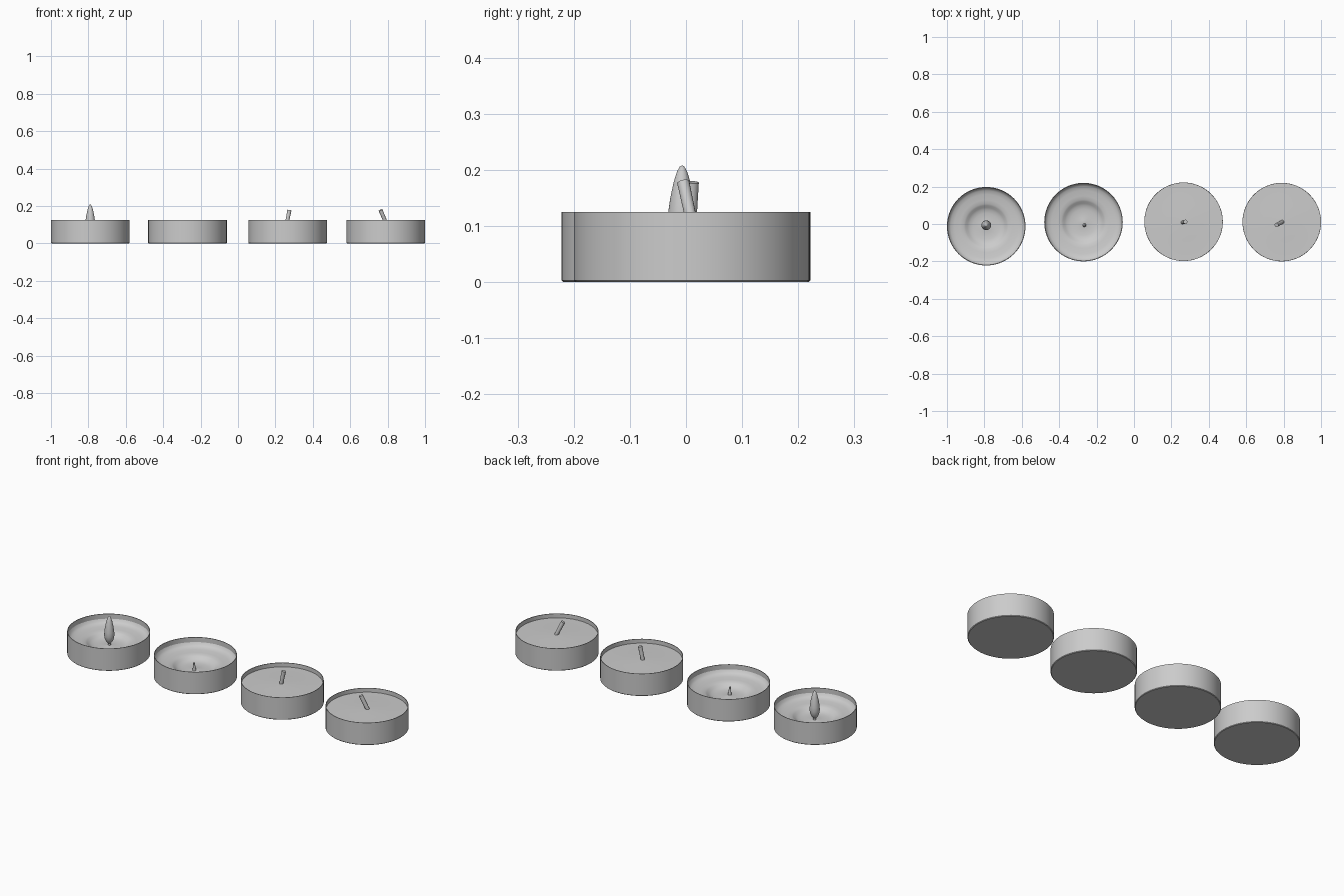
import bpy, bmesh, math
from mathutils import Vector

if "Cube" in bpy.data.objects:
    bpy.data.objects.remove(bpy.data.objects["Cube"])


def finish(name, bm, angle=35):
    bmesh.ops.remove_doubles(bm, verts=bm.verts, dist=1e-5)
    bmesh.ops.recalc_face_normals(bm, faces=bm.faces)
    me = bpy.data.meshes.new(name)
    bm.to_mesh(me)
    bm.free()
    ob = bpy.data.objects.new(name, me)
    bpy.context.collection.objects.link(ob)
    bpy.ops.object.select_all(action='DESELECT')
    ob.select_set(True)
    bpy.context.view_layer.objects.active = ob
    bpy.ops.object.shade_smooth_by_angle(angle=math.radians(angle))
    return ob


def lathe(name, profile, x, y, steps=64):
    """Spin a list of (radius, z) around the vertical axis at x, y."""
    bm = bmesh.new()
    vs = [bm.verts.new((r, 0, z)) for r, z in profile]
    edges = [bm.edges.new(pair) for pair in zip(vs, vs[1:])]
    bmesh.ops.spin(bm, geom=vs + edges, cent=(0, 0, 0), axis=(0, 0, 1),
                   angle=2 * math.pi, steps=steps, use_merge=True)
    ob = finish(name, bm)
    ob.location = (x, y, 0)
    return ob


def wick(name, base, top, r1, r2):
    """Tapered leaning cylinder between two points."""
    a, b = Vector(base), Vector(top)
    bm = bmesh.new()
    bmesh.ops.create_cone(bm, cap_ends=True, segments=16, radius1=r1,
                          radius2=r2, depth=(b - a).length)
    ob = finish(name, bm)
    ob.location = (a + b) / 2
    ob.rotation_euler = (b - a).to_track_quat('Z', 'Y').to_euler()


R, H = 0.21, 0.125
# thin metal cup, closed underneath
CUP = [(0, 0), (R - 0.003, 0), (R, 0.003), (R, H), (R - 0.003, H),
       (R - 0.003, 0.006), (0, 0.006)]
# fresh wax: almost flat; burnt wax: sunken with a central pool
FRESH = [(R - 0.003, 0.102), (0.19, 0.102), (0.1, 0.104), (0.02, 0.107), (0, 0.107)]
BURNT = [(R - 0.003, 0.098), (0.2, 0.086), (0.19, 0.079), (0.17, 0.074),
         (0.14, 0.071), (0.12, 0.068), (0.11, 0.063), (0.1, 0.055),
         (0.088, 0.049), (0.07, 0.045), (0.03, 0.044), (0.012, 0.047), (0, 0.048)]

candles = [("lit", -0.79, -0.012, BURNT), ("burnt", -0.27, 0.01, BURNT),
           ("straight", 0.265, 0.012, FRESH), ("leaning", 0.79, 0.01, FRESH)]
for label, x, y, wax in candles:
    lathe(label + "_cup", CUP, x, y)
    lathe(label + "_wax", wax, x, y)

# wicks
wick("lit_wick", (-0.79, -0.007, 0.04), (-0.79, -0.007, 0.09), 0.008, 0.006)
wick("burnt_wick", (-0.265, -0.006, 0.04), (-0.265, -0.01, 0.088), 0.010, 0.004)
wick("straight_wick", (0.259, 0.008, 0.095), (0.275, 0.012, 0.178), 0.010, 0.011)
wick("leaning_wick", (0.797, 0.013, 0.095), (0.762, -0.005, 0.178), 0.010, 0.011)

# teardrop flame
FLAME = [(0, 0.055), (0.009, 0.058), (0.017, 0.068), (0.023, 0.083), (0.026, 0.1),
         (0.025, 0.122), (0.021, 0.15), (0.015, 0.178), (0.009, 0.197),
         (0.004, 0.206), (0, 0.208)]
lathe("flame", FLAME, -0.79, -0.007, 32)
